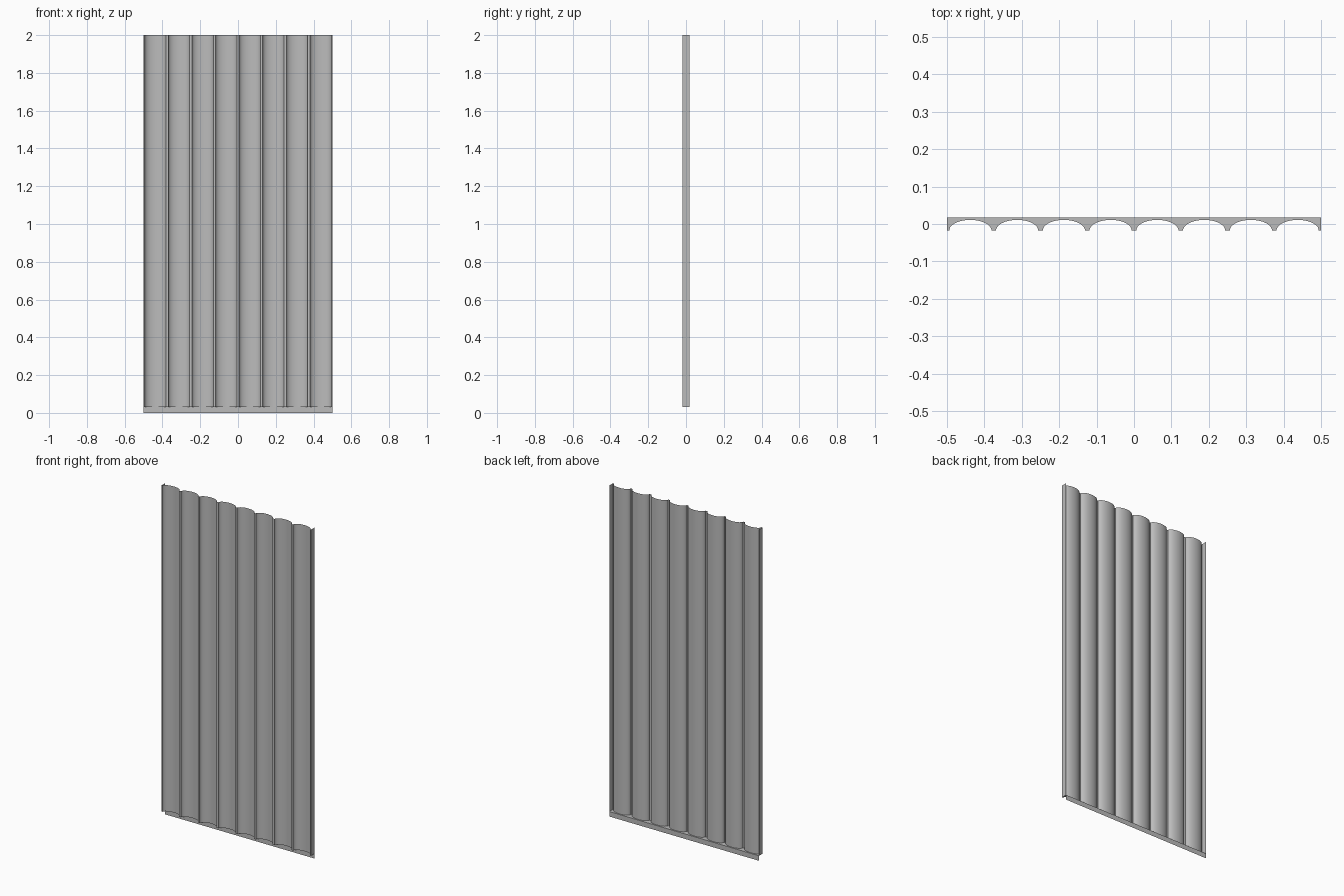
import bpy, bmesh, math

cube = bpy.data.objects.get("Cube")
if cube:
    bpy.data.objects.remove(cube, do_unlink=True)

FLUTES, STEPS = 8, 20
PITCH = 1.0 / FLUTES
HALF = PITCH / 2 - 0.006          # half width of one hollow
FRONT, PEAK, BACK = -0.0175, 0.011, 0.0175
SHELF, TOP = 0.03, 2.0

grey = bpy.data.materials.new("panel_grey")
grey.use_nodes = True
grey.diffuse_color = (0.5, 0.5, 0.5, 1)
grey.node_tree.nodes["Principled BSDF"].inputs["Base Color"].default_value = (0.5, 0.5, 0.5, 1)


def strip(name, low, high):
    """Sheet of quads joining two matching paths of points."""
    bm = bmesh.new()
    a = [bm.verts.new(p) for p in low]
    b = [bm.verts.new(p) for p in high]
    for i in range(len(a) - 1):
        bm.faces.new((a[i], a[i + 1], b[i + 1], b[i]))
    mesh = bpy.data.meshes.new(name)
    bm.to_mesh(mesh)
    bm.free()
    mesh.materials.append(grey)
    obj = bpy.data.objects.new(name, mesh)
    bpy.context.collection.objects.link(obj)
    return obj


# Fluted outline: half-ellipse hollows separated by narrow flat ridges
outline = [(-0.5, FRONT)]
for n in range(FLUTES):
    centre = -0.5 + PITCH * (n + 0.5)
    for s in range(STEPS + 1):
        t = math.pi * s / STEPS
        outline.append((centre - HALF * math.cos(t),
                        FRONT + (PEAK - FRONT) * math.sin(t)))
outline.append((0.5, FRONT))

# Fluted front sheet
sheet = strip("fluted_sheet", [(x, y, SHELF) for x, y in outline],
              [(x, y, TOP) for x, y in outline])
bpy.context.view_layer.objects.active = sheet
sheet.select_set(True)
bpy.ops.object.shade_smooth_by_angle(angle=math.radians(35))

# Shelf closing the bottom of the flutes
strip("bottom_shelf", [(x, BACK, SHELF) for x, y in outline],
      [(x, y, SHELF) for x, y in outline])

# Lip hanging below the back of the shelf
strip("bottom_lip", [(-0.5, BACK, 0), (0.5, BACK, 0)],
      [(-0.5, BACK, SHELF), (0.5, BACK, SHELF)])

# Flat side returns
for name, x, y0, y1 in (("right_side", -0.5, BACK, FRONT), ("left_side", 0.5, FRONT, BACK)):
    strip(name, [(x, y0, SHELF), (x, y1, SHELF)], [(x, y0, TOP), (x, y1, TOP)])
